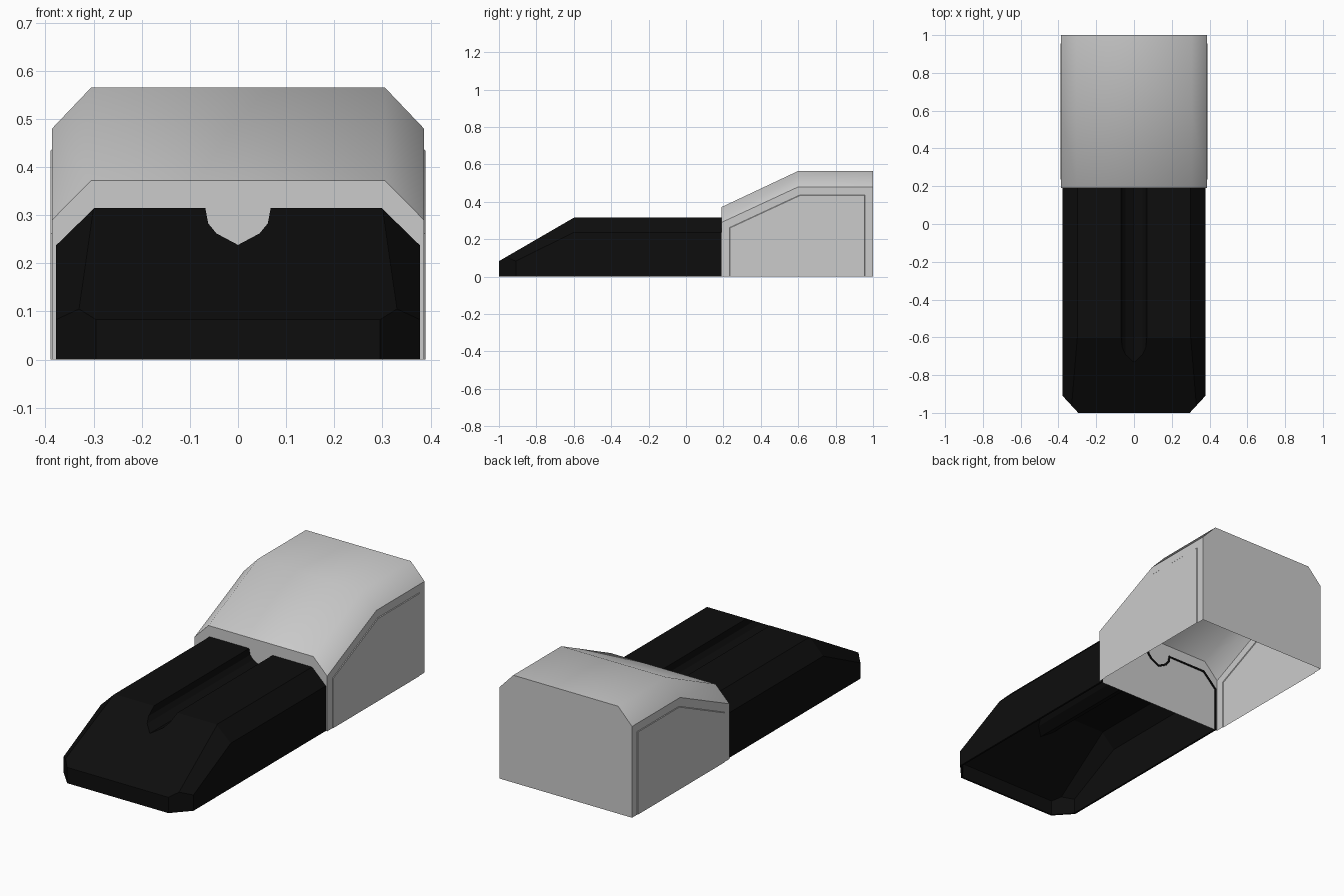
import bpy, bmesh
from mathutils import Vector

cube = bpy.data.objects.get("Cube")
if cube:
    bpy.data.objects.remove(cube, do_unlink=True)


def material(name, value):
    m = bpy.data.materials.new(name)
    m.use_nodes = True
    m.diffuse_color = (value, value, value, 1)
    m.node_tree.nodes["Principled BSDF"].inputs["Base Color"].default_value = m.diffuse_color
    return m


def mirrored(half):
    """Complete a cross-section, given from the right base to the centre."""
    return half + [(-x, z) for x, z in reversed(half) if x > 0]


def loft(sections):
    """Join cross-sections [(y, points)] into a closed solid."""
    bm = bmesh.new()
    rings = [[bm.verts.new((x, y, z)) for x, z in pts] for y, pts in sections]
    n = len(rings[0])
    for a, b in zip(rings, rings[1:]):
        for i in range(n):
            j = (i + 1) % n
            bm.faces.new((a[i], a[j], b[j], b[i]))
    bm.faces.new(rings[0])
    bm.faces.new(rings[-1])
    bmesh.ops.recalc_face_normals(bm, faces=bm.faces)
    return bm


def remove_faces(bm, rule):
    bm.normal_update()
    bmesh.ops.delete(bm, geom=[f for f in bm.faces if rule(f)], context="FACES")


def finish(bm, name, mat):
    mesh = bpy.data.meshes.new(name)
    bm.to_mesh(mesh)
    bm.free()
    mesh.materials.append(mat)
    obj = bpy.data.objects.new(name, mesh)
    bpy.context.collection.objects.link(obj)
    return obj


grey = material("light grey", 0.6)
black = material("black", 0.004)

# Long front shell with a groove along its top
section = mirrored([(0.378, 0), (0.378, 0.237), (0.298, 0.315), (0.068, 0.315),
                    (0.062, 0.283), (0.045, 0.262), (0, 0.238)])
bm = loft([(-1, section), (0.195, section)])


def cut(point, normal):
    geom = bm.verts[:] + bm.edges[:] + bm.faces[:]
    res = bmesh.ops.bisect_plane(bm, geom=geom, plane_co=point, plane_no=normal,
                                 clear_outer=True, dist=1e-5)
    edges = [e for e in res["geom_cut"] if isinstance(e, bmesh.types.BMEdge)]
    bmesh.ops.contextual_create(bm, geom=edges)
    bmesh.ops.recalc_face_normals(bm, faces=bm.faces)


# Sloping nose, its slanted shoulders and clipped front corners
cut((0, -0.6, 0.315), (0, -0.232, 0.4))
for s in (1, -1):
    cut((s * 0.378, -0.6, 0.237), (s * 0.31, -0.154, 0.31))
    cut((s * 0.378, -0.91, 0), (s * 0.09, -0.083, 0))
remove_faces(bm, lambda f: f.normal.z < -0.99 or f.normal.y > 0.99)
shell = finish(bm, "front_shell", black)
thick = shell.modifiers.new("wall thickness", "SOLIDIFY")
thick.thickness = 0.01
thick.offset = -1

# Taller rear housing, open underneath
def housing_section(side, top):
    return [(0.386, 0), (0.386, side), (0.305, top),
            (-0.305, top), (-0.386, side), (-0.386, 0)]


bm = loft([(0.19, housing_section(0.29, 0.372)),
           (0.6, housing_section(0.48, 0.565)),
           (1, housing_section(0.48, 0.565))])
remove_faces(bm, lambda f: f.normal.z < -0.99)

# Slightly raised panel on each flat side
for s in (1, -1):
    side = [f for f in bm.faces if f.normal.x * s > 0.99]
    joined = bmesh.ops.dissolve_faces(bm, faces=side)["region"]
    bmesh.ops.inset_region(bm, faces=joined, thickness=0.043, use_even_offset=True)
    bmesh.ops.inset_region(bm, faces=joined, thickness=0.003, depth=0.003,
                           use_even_offset=True)
    bm.normal_update()

# The roof is one smooth sheet with crisp borders
for f in bm.faces:
    f.smooth = f.normal.z > 0.3 and abs(f.normal.x) < 0.9
for e in bm.edges:
    e.smooth = all(f.smooth for f in e.link_faces)
finish(bm, "rear_housing", grey)
